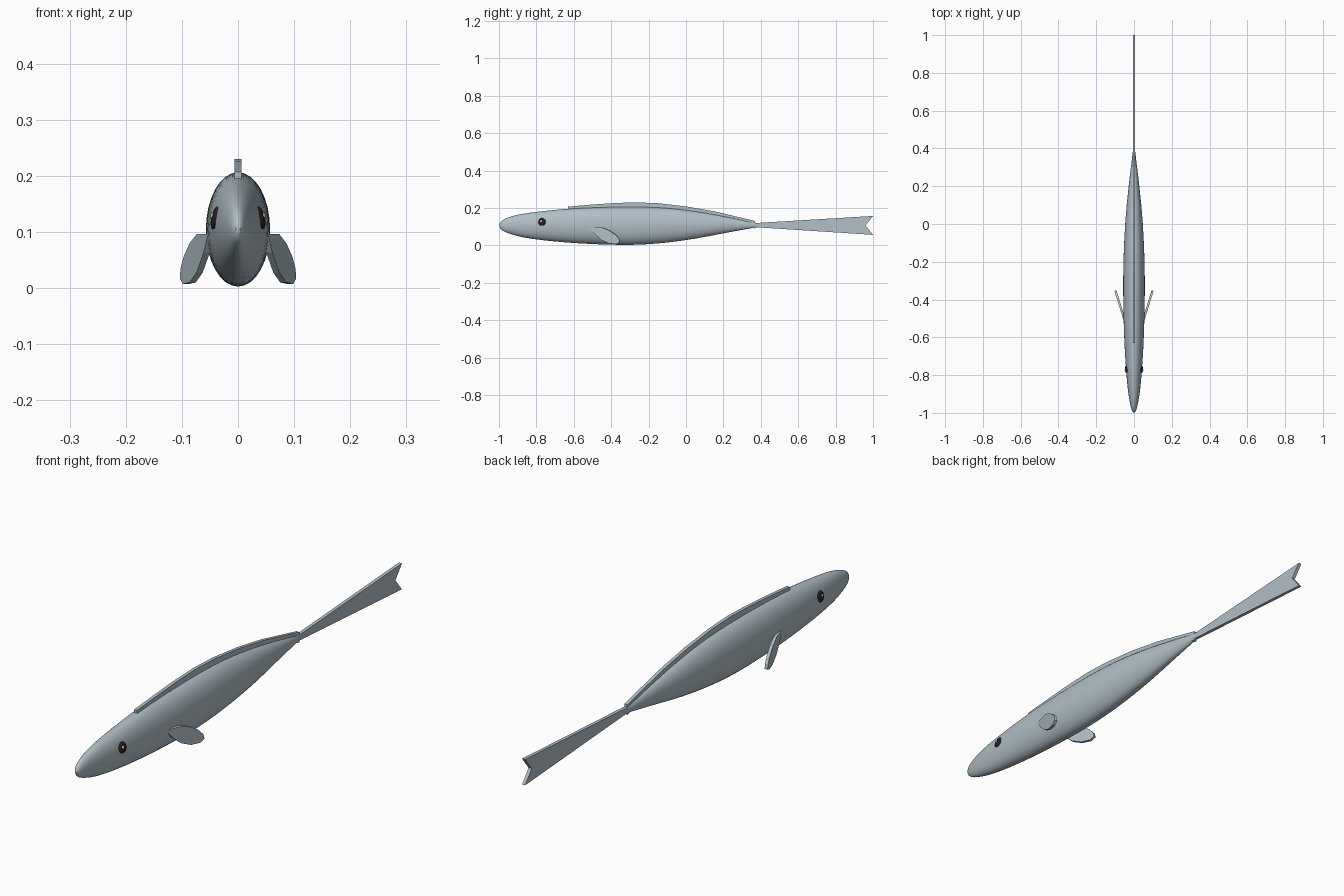
import bpy, bmesh, math
from mathutils import Vector, Matrix

cube = bpy.data.objects.get("Cube")
if cube:
    bpy.data.objects.remove(cube, do_unlink=True)


def material(name, rgb):
    m = bpy.data.materials.new(name)
    m.use_nodes = True
    m.diffuse_color = (*rgb, 1)
    m.node_tree.nodes["Principled BSDF"].inputs["Base Color"].default_value = (*rgb, 1)
    return m


silver = material("silver blue", (0.44, 0.52, 0.57))
dark = material("eye dark", (0.02, 0.015, 0.013))
white = material("eye glint", (0.8, 0.8, 0.8))


def finish(name, bm, mat, smooth=False):
    bmesh.ops.recalc_face_normals(bm, faces=bm.faces)
    me = bpy.data.meshes.new(name)
    bm.to_mesh(me)
    bm.free()
    me.materials.append(mat)
    ob = bpy.data.objects.new(name, me)
    bpy.context.collection.objects.link(ob)
    if smooth:
        bpy.ops.object.select_all(action='DESELECT')
        ob.select_set(True)
        bpy.context.view_layer.objects.active = ob
        bpy.ops.object.shade_smooth_by_angle(angle=math.radians(50))
    return ob


def plate(name, points, offset, mat):
    """Flat outline extruded by offset, centred on the outline."""
    bm = bmesh.new()
    off = Vector(offset)
    f = bm.faces.new([bm.verts.new(Vector(p) - off / 2) for p in points])
    new = bmesh.ops.extrude_face_region(bm, geom=[f])["geom"]
    bmesh.ops.translate(bm, vec=off, verts=[v for v in new if isinstance(v, bmesh.types.BMVert)])
    return finish(name, bm, mat)


# Body stations: y, bottom z, top z, half width
STATIONS = [Vector(s) for s in (
    (-0.998, 0.098, 0.112, 0.004), (-0.985, 0.082, 0.131, 0.012), (-0.95, 0.065, 0.149, 0.021),
    (-0.88, 0.045, 0.167, 0.032), (-0.77, 0.028, 0.182, 0.042), (-0.62, 0.014, 0.196, 0.051),
    (-0.45, 0.005, 0.204, 0.056), (-0.28, 0.003, 0.206, 0.057), (-0.12, 0.013, 0.201, 0.053),
    (0.05, 0.036, 0.182, 0.043), (0.22, 0.068, 0.152, 0.026), (0.385, 0.098, 0.118, 0.006))]


def smooth_stations(steps=4):
    s = [STATIONS[0]] + STATIONS + [STATIONS[-1]]
    out = []
    for a, b, c, d in zip(s, s[1:], s[2:], s[3:]):
        for i in range(steps):
            t = i / steps
            out.append(b + (c - a) * t / 2 + (a * 2 - b * 5 + c * 4 - d) * t * t / 2
                       + (b * 3 - a - c * 3 + d) * t ** 3 / 2)
    return out + [STATIONS[-1]]


# Body lofted through oval sections
bm = bmesh.new()
SIDES = 32
rings = []
for y, lo, hi, w in smooth_stations():
    angles = [math.tau * k / SIDES for k in range(SIDES)]
    rings.append([bm.verts.new((w * math.cos(a), y, (lo + hi) / 2 + (hi - lo) / 2 * math.sin(a)))
                  for a in angles])
for r, q in zip(rings, rings[1:]):
    for k in range(SIDES):
        j = (k + 1) % SIDES
        bm.faces.new((r[k], r[j], q[j], q[k]))
bm.faces.new(rings[0])
bm.faces.new(rings[-1])
finish("body", bm, silver, True)

# Long fin along the back
crest = [(-0.63, 0.207), (-0.5, 0.218), (-0.38, 0.226), (-0.27, 0.23), (-0.15, 0.225),
         (0, 0.208), (0.15, 0.182), (0.37, 0.13)]
outline = [(0, y, z) for y, z in crest] + [(0, y, z - 0.04) for y, z in reversed(crest)]
plate("back_fin", outline, (0.013, 0, 0), silver)

# Forked tail
tail = [(0.37, 0.119), (1.0, 0.157), (0.96, 0.106), (1.0, 0.056), (0.37, 0.097)]
plate("tail_fin", [(0, y, z) for y, z in tail], (0.013, 0, 0), silver)

# Side fins and eyes, mirrored
fin = [(-0.515, 0.096), (-0.45, 0.096), (-0.41, 0.08), (-0.375, 0.056), (-0.357, 0.035), (-0.353, 0.017),
       (-0.37, 0.007), (-0.41, 0.01), (-0.45, 0.028), (-0.49, 0.063)]
for side, sx in (("left", 1), ("right", -1)):
    plate(side + "_fin", [(sx * (0.048 + (y + 0.515) * 0.31), y, z) for y, z in fin],
          (sx * 0.011, -0.003, 0), silver)
    tilt = Matrix.Rotation(-sx * 0.22, 4, 'Y') @ Matrix.Rotation(-sx * 0.09, 4, 'Z')
    for part, mat, loc, size in (
            ("eye", dark, (0.0405, -0.77, 0.125), (0.007, 0.02, 0.021)),
            ("glint", white, (0.0464, -0.774, 0.129), (0.0025, 0.006, 0.006))):
        bm = bmesh.new()
        bmesh.ops.create_uvsphere(bm, u_segments=16, v_segments=10, radius=1)
        bmesh.ops.transform(bm, verts=bm.verts, matrix=Matrix.Translation((sx * loc[0], loc[1], loc[2]))
                            @ tilt @ Matrix.Diagonal((*size, 1)))
        finish(side + "_" + part, bm, mat, True)
